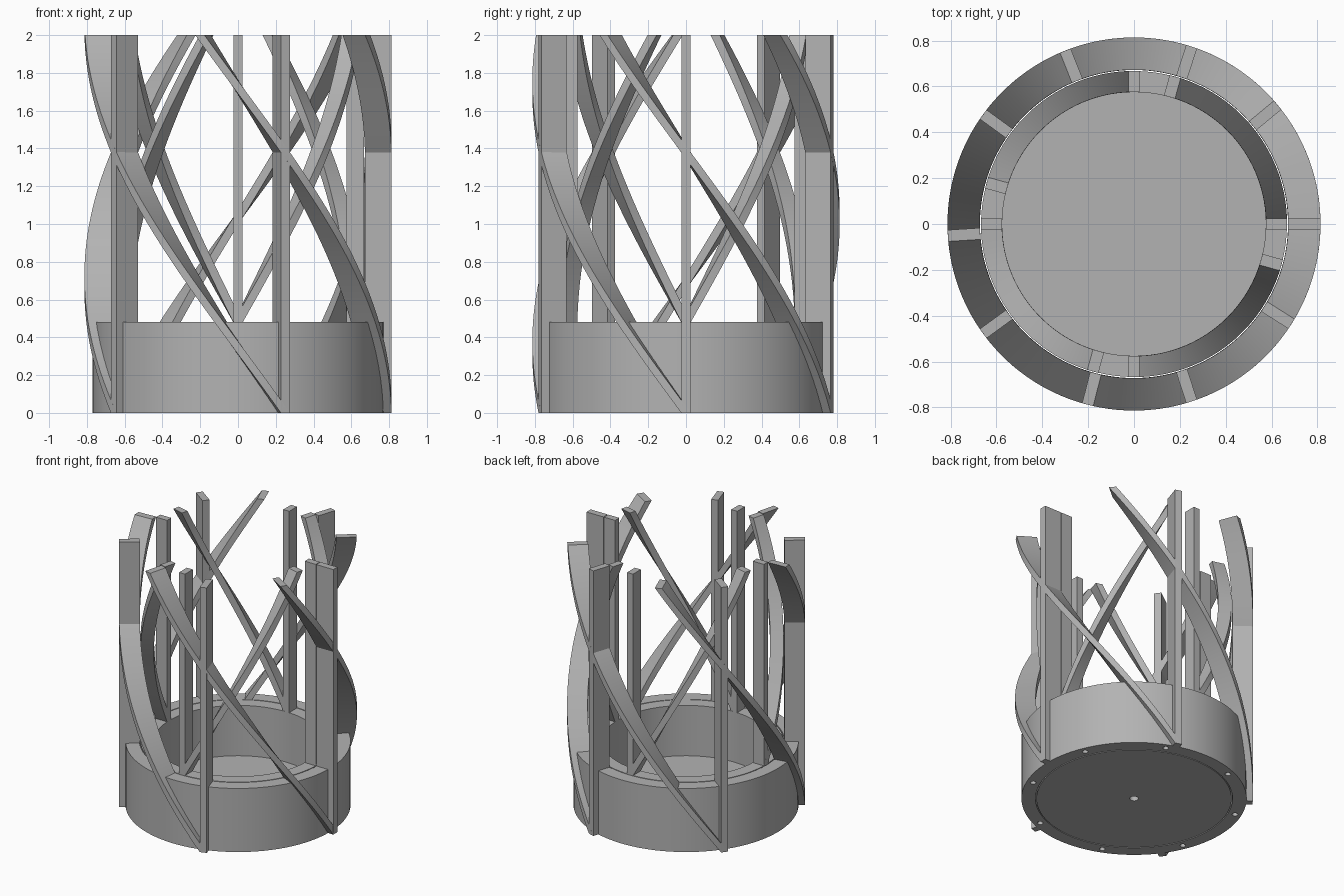
import bpy
import bmesh
from math import radians, cos, sin, pi
from mathutils import Matrix, Vector

if "Cube" in bpy.data.objects:
    bpy.data.objects.remove(bpy.data.objects["Cube"], do_unlink=True)

grey = bpy.data.materials.new("light grey")
grey.use_nodes = True
colour = (0.45, 0.45, 0.45, 1)
grey.diffuse_color = colour
grey.node_tree.nodes["Principled BSDF"].inputs["Base Color"].default_value = colour

HEIGHT = 2.0
RIM = 0.48           # top of the base
BAR_WIDTH = 0.05


def make_object(name, bm):
    bmesh.ops.recalc_face_normals(bm, faces=bm.faces[:])
    mesh = bpy.data.meshes.new(name)
    bm.to_mesh(mesh)
    bm.free()
    obj = bpy.data.objects.new(name, mesh)
    bpy.context.collection.objects.link(obj)
    mesh.materials.append(grey)
    return obj


def activate(obj):
    bpy.ops.object.select_all(action='DESELECT')
    obj.select_set(True)
    bpy.context.view_layer.objects.active = obj


def smooth(obj):
    activate(obj)
    bpy.ops.object.shade_smooth_by_angle(angle=radians(30))


def lathe(name, profile, closed, steps=96):
    """Revolve an (r, z) profile around the z axis."""
    bm = bmesh.new()
    verts = [bm.verts.new((r, 0, z)) for r, z in profile]
    pairs = list(zip(verts, verts[1:]))
    if closed:
        pairs.append((verts[-1], verts[0]))
    edges = [bm.edges.new(p) for p in pairs]
    bmesh.ops.spin(bm, geom=verts + edges, cent=(0, 0, 0), axis=(0, 0, 1),
                   angle=2 * pi, steps=steps)
    bmesh.ops.remove_doubles(bm, verts=bm.verts[:], dist=0.0001)
    return make_object(name, bm)


def drill(target, holes):
    """Cut (x, y, radius, depth) holes up into the underside."""
    bm = bmesh.new()
    for x, y, radius, depth in holes:
        bmesh.ops.create_cone(bm, cap_ends=True, segments=20, radius1=radius,
                              radius2=radius, depth=2 * depth,
                              matrix=Matrix.Translation((x, y, 0)))
    cutter = make_object("hole_cutter", bm)
    cutter.hide_render = True
    mod = target.modifiers.new("holes", 'BOOLEAN')
    mod.operation = 'DIFFERENCE'
    mod.solver = 'EXACT'
    mod.object = cutter
    activate(target)
    bpy.ops.object.modifier_apply(modifier=mod.name)
    bpy.data.objects.remove(cutter, do_unlink=True)


def bar(name, inner, outer, start, twist, bottom, steps):
    """Extrude a rectangular section upward while turning it about z."""
    bm = bmesh.new()
    half = BAR_WIDTH / 2
    section = [(inner, -half), (outer, -half), (outer, half), (inner, half)]
    rings = []
    for i in range(steps + 1):
        t = i / steps
        turn = Matrix.Rotation(radians(start + twist * t), 3, 'Z')
        z = bottom + (HEIGHT - bottom) * t
        rings.append([bm.verts.new(turn @ Vector((x, y, z))) for x, y in section])
    for low, high in zip(rings, rings[1:]):
        for j in range(4):
            k = (j + 1) % 4
            bm.faces.new((low[j], low[k], high[k], high[j]))
    bm.faces.new(rings[0])
    bm.faces.new(rings[-1])
    smooth(make_object(name, bm))


# Outer base ring with screw holes underneath
ring = lathe("outer_base_ring",
             [(0.674, 0), (0.77, 0), (0.77, RIM), (0.674, RIM)], True)
angles = [radians(22.5 + 45 * i) for i in range(8)]
drill(ring, [(0.724 * cos(a), 0.724 * sin(a), 0.02, 0.1) for a in angles])
smooth(ring)

# Inner cup with a recessed floor and a blind centre hole
cup = lathe("inner_cup", [(0, 0), (0.667, 0), (0.667, RIM), (0.575, RIM),
                          (0.575, 0.1), (0, 0.1)], False)
drill(cup, [(0, 0, 0.03, 0.06)])
smooth(cup)

# Outer cage: five uprights and five spirals
for i in range(5):
    bar(f"outer_upright_{i + 1}", 0.672, 0.813, 72 * i, 0, 0, 1)
    bar(f"outer_spiral_{i + 1}", 0.672, 0.813, 72 * i, -104.4, 0, 48)

# Inner cage: four uprights and four spirals turning the other way
for i in range(4):
    bar(f"inner_upright_{i + 1}", 0.575, 0.667, 90 * i, 0, RIM, 1)
    bar(f"inner_spiral_{i + 1}", 0.575, 0.667, 90 * i, 74.4, RIM, 48)
